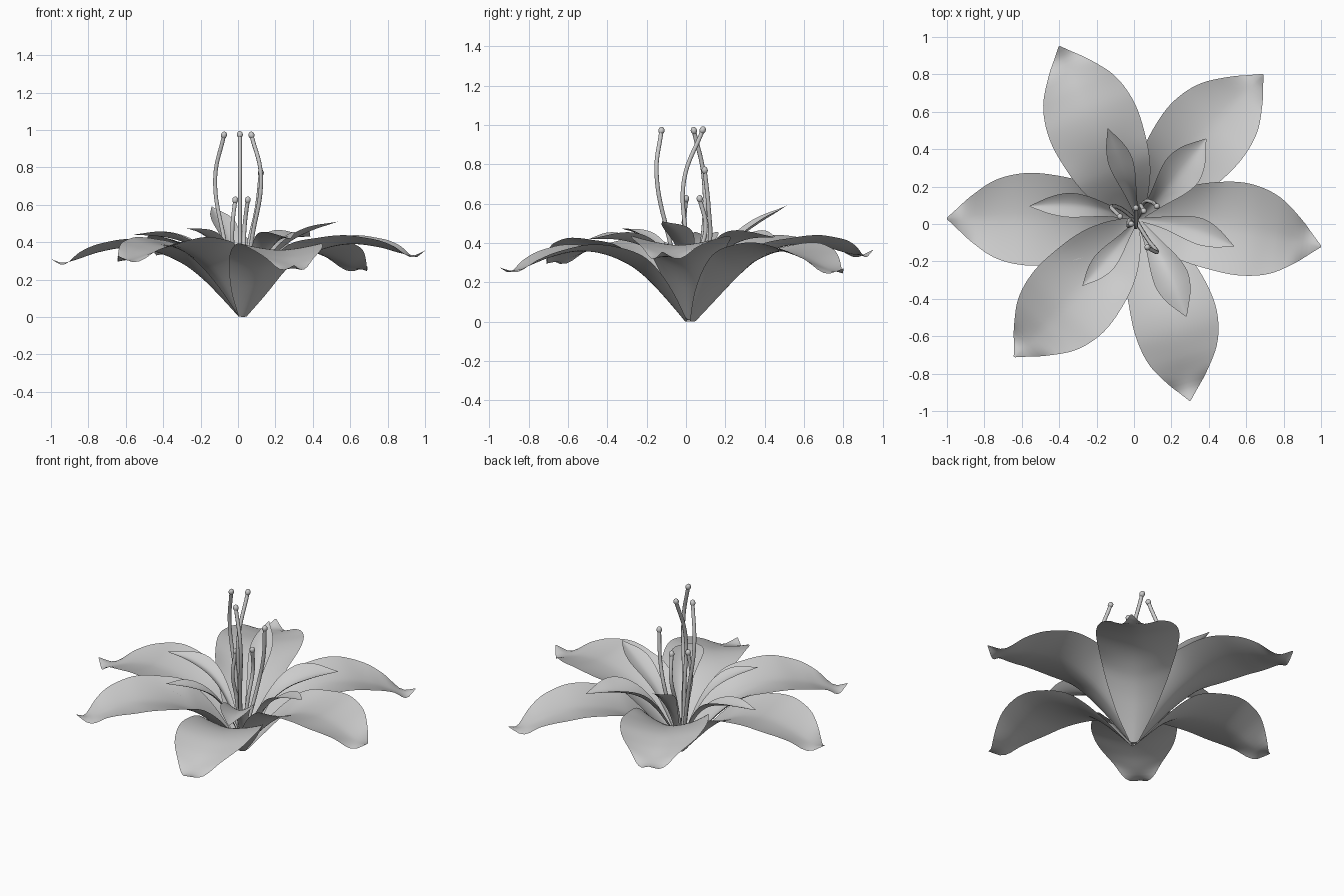
import bpy, math
from mathutils import Vector

cube = bpy.data.objects.get("Cube")
if cube:
    bpy.data.objects.remove(cube, do_unlink=True)

grey = bpy.data.materials.new("soft_grey")
grey.use_nodes = True
GREY = (0.6, 0.6, 0.6, 1)
grey.diffuse_color = GREY
grey.node_tree.nodes["Principled BSDF"].inputs["Base Color"].default_value = GREY


def curve_value(table, t):
    """Smooth interpolation through (t, value) pairs."""
    n = len(table)

    def slope(i):
        a, b = table[max(i - 1, 0)], table[min(i + 1, n - 1)]
        return (b[1] - a[1]) / (b[0] - a[0])
    i = 0
    while i < n - 2 and t > table[i + 1][0]:
        i += 1
    (a, p), (b, q) = table[i], table[i + 1]
    h = b - a
    s = (t - a) / h
    return (p * (1 + 2 * s) * (1 - s) ** 2 + slope(i) * h * s * (1 - s) ** 2
            + q * s * s * (3 - 2 * s) - slope(i + 1) * h * s * s * (1 - s))


def finish(obj):
    obj.data.materials.append(grey)
    for poly in obj.data.polygons:
        poly.use_smooth = True


def petal(name, base, tip, width, bow, height, half_width, cup, rows=40, cols=16):
    """Curved leaf-like sheet from base to tip; bow shifts its middle sideways."""
    base, tip = Vector(base), Vector(tip)
    along = Vector((tip.x - base.x, tip.y - base.y, 0))
    side = Vector((-along.y, along.x, 0)).normalized()
    rise = tip.z - height[-1][1]
    verts, faces = [], []
    for r in range(rows + 1):
        t = r / rows
        w = curve_value(half_width, t) * width
        z = base.z * (1 - t) + curve_value(height, t) + rise * t * t
        for c in range(cols + 1):
            u = 2 * c / cols - 1
            p = base + along * t + side * (u * w + bow * math.sin(math.pi * t))
            p.z = z + curve_value(cup, t) * abs(u) ** 1.6
            verts.append(p)
    step = cols + 1
    for r in range(rows):
        for c in range(cols):
            i = r * step + c
            faces.append((i, i + 1, i + step + 1, i + step))
    mesh = bpy.data.meshes.new(name)
    mesh.from_pydata(verts, [], faces)
    obj = bpy.data.objects.new(name, mesh)
    bpy.context.collection.objects.link(obj)
    finish(obj)


# Large petals: three underneath, and three above that overlap them
LARGE_HEIGHT = [(0, 0), (.1, .11), (.2, .21), (.3, .285), (.45, .35), (.6, .37),
                (.75, .345), (.87, .305), (.94, .29), (1, .31)]
LARGE_WIDTH = [(0, .025), (.1, .115), (.25, .195), (.45, .24), (.6, .245),
               (.75, .205), (.88, .115), (.95, .05), (1, .004)]
TIP_CUP = [(.65, .045), (.84, .035), (.93, -.01), (1, 0)]
UNDER_CUP = [(0, .005), (.12, .05), (.28, .07), (.45, .05)] + TIP_CUP
OVER_CUP = [(0, .01), (.12, .08), (.28, .1), (.45, .06)] + TIP_CUP

under = [((.03, .035, 0), (.69, .80, .27), .97, .03, 1),
         ((.005, .02, 0), (-1.0, .03, .31), 1.0, 0, 1),
         ((.025, .0, 0), (.30, -.945, .275), .92, .045, .75)]
over = [((.01, .015, .008), (-.40, .95, .365), 1.0, 0, 1),
        ((.01, .015, .008), (1.0, -.12, .355), 1.0, .035, 1),
        ((.01, .015, .008), (-.64, -.71, .325), 1.0, .02, 1)]
for kind, group, cup in (("under", under, UNDER_CUP), ("over", over, OVER_CUP)):
    for i, (base, tip, width, bow, depth) in enumerate(group):
        petal(f"{kind}_petal_{i + 1}", base, tip, width, bow, LARGE_HEIGHT,
              LARGE_WIDTH, [(t, c * depth) for t, c in cup])

# Small inner petals
INNER_HEIGHT = [(0, .03), (.12, .16), (.27, .29), (.45, .38), (.7, .435), (1, .46)]
INNER_WIDTH = [(0, .1), (.25, .45), (.5, .9), (.65, 1), (.8, .75), (.92, .33), (1, .02)]
inner = [((-.14, .51, .59), .065, -.01, .025), ((.385, .455, .43), .105, -.015, .045),
         ((.535, -.12, .51), .07, .03, .02), ((.28, -.495, .42), .095, .02, .04),
         ((-.275, -.33, .475), .06, .01, .02), ((-.56, .095, .44), .065, -.035, .03)]
for i, (tip, width, bow, depth) in enumerate(inner):
    petal(f"inner_petal_{i + 1}", (.02, .025, 0), tip, width, bow, INNER_HEIGHT,
          INNER_WIDTH, [(0, .01), (.4, depth), (.7, depth), (1, 0)], rows=24, cols=10)


# Stamens: bent stalks with a rounded knob on the end
def stamen(name, middle, bulge, tip):
    curve = bpy.data.curves.new(name, "CURVE")
    curve.dimensions = "3D"
    curve.bevel_depth = .011
    curve.bevel_resolution = 3
    curve.use_fill_caps = True
    spline = curve.splines.new("BEZIER")
    points = [(.01, .02, .03), middle, bulge, tip]
    spline.bezier_points.add(len(points) - 1)
    for bp, co in zip(spline.bezier_points, points):
        bp.co = co
        bp.handle_left_type = bp.handle_right_type = "AUTO"
    curve.materials.append(grey)
    obj = bpy.data.objects.new(name + "_stalk", curve)
    bpy.context.collection.objects.link(obj)
    bpy.ops.mesh.primitive_uv_sphere_add(segments=16, ring_count=10, radius=.016, location=tip)
    knob = bpy.context.object
    knob.name = name + "_knob"
    knob.scale.z = 1.2
    # Lean the knob along the end of its stalk
    knob.rotation_euler = (Vector(tip) - Vector(bulge)).to_track_quat("Z", "Y").to_euler()
    finish(knob)


stamens = [((.075, -.085, .42), (.122, -.15, .76), (.072, -.125, .972)),
           ((-.075, .085, .42), (-.122, .09, .74), (-.075, .04, .972)),
           ((.01, .0, .42), (.01, -.01, .72), (.01, .085, .975)),
           ((.06, .12, .40), (.10, .115, .58), (.122, .095, .77)),
           ((-.025, .02, .32), (-.03, -.01, .48), (-.015, .0, .625)),
           ((.03, .06, .32), (.035, .10, .48), (.052, .07, .625))]
for i, (middle, bulge, tip) in enumerate(stamens):
    stamen(f"stamen_{i + 1}", middle, bulge, tip)
